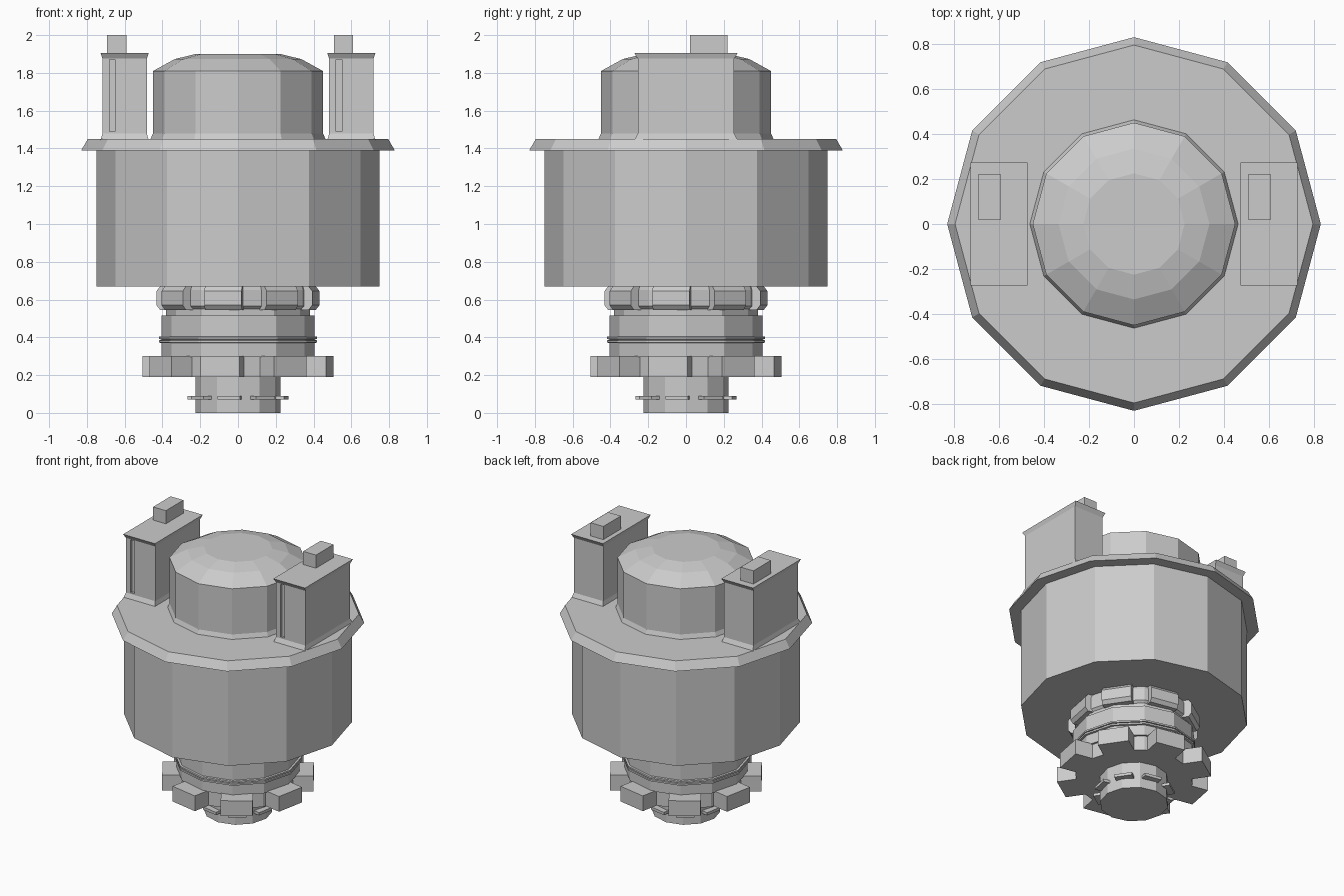
import bpy, bmesh, math
from mathutils import Matrix

if "Cube" in bpy.data.objects:
    bpy.data.objects.remove(bpy.data.objects["Cube"])


def make_object(name, bm):
    bmesh.ops.recalc_face_normals(bm, faces=bm.faces)
    mesh = bpy.data.meshes.new(name)
    bm.to_mesh(mesh)
    bm.free()
    ob = bpy.data.objects.new(name, mesh)
    bpy.context.collection.objects.link(ob)
    return ob


def loft(bm, rings):
    """Skin a stack of closed rings and cap both ends."""
    loops = [[bm.verts.new(p) for p in ring] for ring in rings]
    n = len(loops[0])
    for a, b in zip(loops, loops[1:]):
        for i in range(n):
            j = (i + 1) % n
            bm.faces.new((a[i], a[j], b[j], b[i]))
    bm.faces.new(loops[0][::-1])
    bm.faces.new(loops[-1])


def lathe(name, profile, sides=12):
    """Solid of revolution from (radius, z) points."""
    bm = bmesh.new()
    loft(bm, [[(r * math.cos(math.tau * i / sides), r * math.sin(math.tau * i / sides), z)
               for i in range(sides)] for r, z in profile])
    return make_object(name, bm)


def rect(cx, hx, hy, z):
    return [(cx - hx, -hy, z), (cx + hx, -hy, z), (cx + hx, hy, z), (cx - hx, hy, z)]


def box(name, x0, x1, y0, y1, z0, z1):
    bm = bmesh.new()
    loft(bm, [[(x0, y0, z), (x1, y0, z), (x1, y1, z), (x0, y1, z)] for z in (z0, z1)])
    return make_object(name, bm)


def radial_blocks(name, inner, profile, width, count=8, start=-11):
    """Ring of outward blocks; profile is (outer radius, z) from bottom to top."""
    bm = bmesh.new()
    for k in range(count):
        part = bmesh.new()
        h = width / 2
        loft(part, [[(inner, -h, z), (r, -h, z), (r, h, z), (inner, h, z)] for r, z in profile])
        part.transform(Matrix.Rotation(math.radians(start + 360 * k / count), 4, 'Z'))
        tmp = bpy.data.meshes.new("tmp")
        part.to_mesh(tmp)
        part.free()
        bm.from_mesh(tmp)
        bpy.data.meshes.remove(tmp)
    return make_object(name, bm)


# Bottom spigot with small pins
lathe("spigot", [(0.225, 0), (0.225, 0.2)])
radial_blocks("spigot_pins", 0.15, [(0.26, 0.07), (0.26, 0.09)], 0.12)

# Toothed wheel
lathe("toothed_wheel_core", [(0.39, 0.19), (0.39, 0.3)])
radial_blocks("wheel_teeth", 0.3, [(0.495, 0.19), (0.495, 0.3)], 0.21)

# Neck with two seal rings
lathe("neck", [(0.405, 0.295), (0.405, 0.515), (0.38, 0.515), (0.38, 0.56)])
for i, z in enumerate((0.378, 0.397)):
    lathe(f"seal_ring_{i + 1}", [(0.39, z - 0.011), (0.418, z - 0.006),
                                 (0.418, z + 0.006), (0.39, z + 0.011)])

# Collar with chamfered lugs
lathe("collar", [(0.375, 0.545), (0.395, 0.565), (0.395, 0.65), (0.385, 0.68)])
radial_blocks("collar_lugs", 0.3, [(0.40, 0.545), (0.42, 0.57), (0.42, 0.645), (0.40, 0.67)], 0.2)

# Drum body, flange and dome
lathe("drum", [(0.75, 0.67), (0.75, 1.395)])
lathe("flange", [(0.83, 1.39), (0.795, 1.45)])
lathe("dome", [(0.465, 1.445), (0.45, 1.48), (0.45, 1.81), (0.335, 1.873), (0.225, 1.90)])

# Two side housings, each with a slot in front and a block on the lid
for side, cx in (("left", -0.6), ("right", 0.6)):
    bm = bmesh.new()
    loft(bm, [rect(cx, hx, hy, z) for hx, hy, z in
              ((0.127, 0.273, 1.445), (0.117, 0.255, 1.48), (0.117, 0.255, 1.875), (0.127, 0.273, 1.905))])
    housing = make_object(f"{side}_housing", bm)
    cutter = box(f"{side}_slot_cutter", cx - 0.08, cx - 0.05, -0.35, -0.24, 1.49, 1.87)
    cutter.hide_render = True
    cutter.hide_viewport = True
    cut = housing.modifiers.new("slot", 'BOOLEAN')
    cut.operation = 'DIFFERENCE'
    cut.solver = 'EXACT'
    cut.object = cutter
    box(f"{side}_lid_block", cx - 0.093, cx + 0.009, 0.02, 0.22, 1.90, 2.0)
